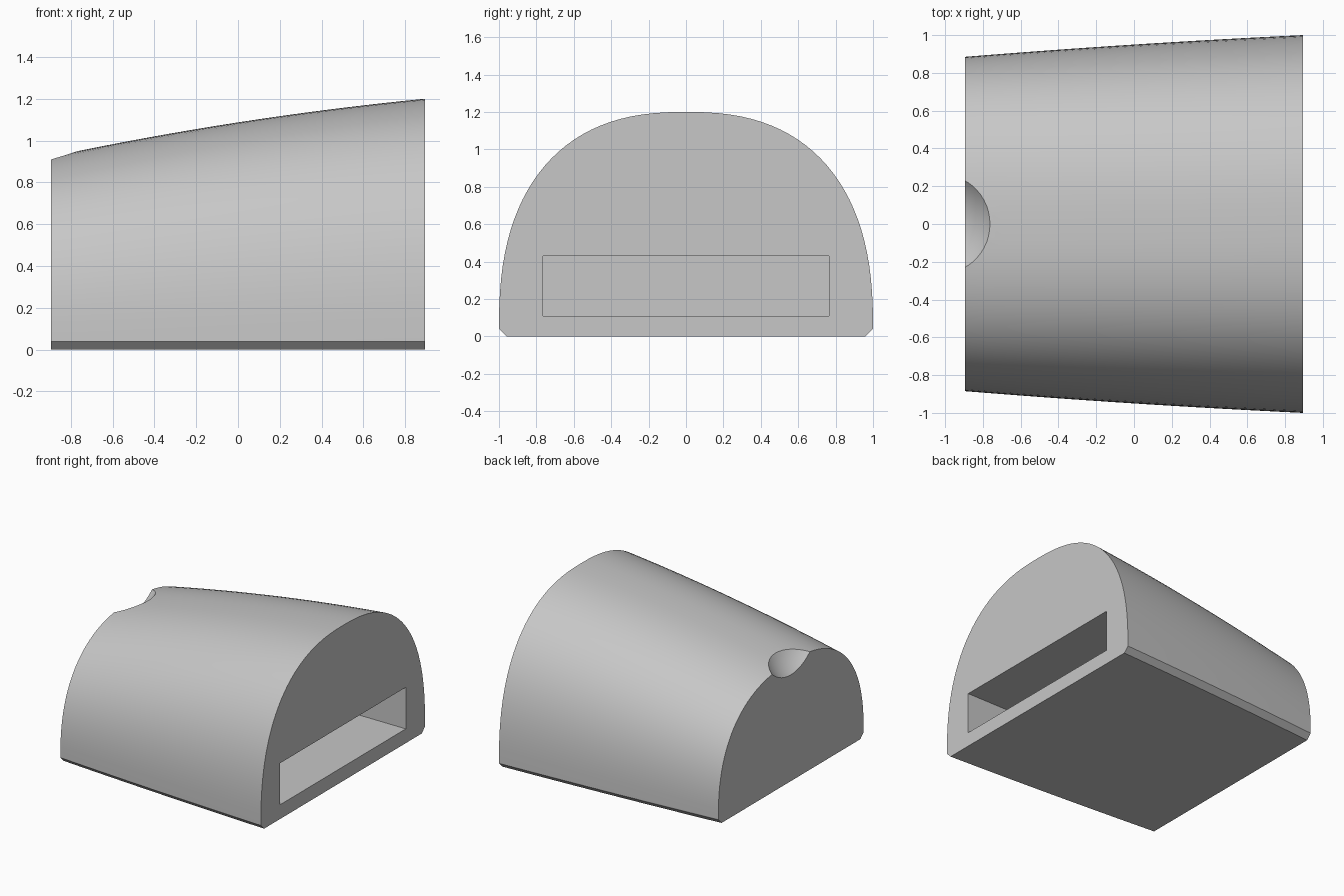
import bpy
import bmesh
import math

if "Cube" in bpy.data.objects:
    bpy.data.objects.remove(bpy.data.objects["Cube"])

HALF = 0.895      # half length along x
CH = 0.04         # bottom chamfer
N = 2.45          # roundness of the arched profile
STEPS = 56        # points around the arch
RINGS = 16        # sections along the length

grey = bpy.data.materials.new("plain grey")
grey.diffuse_color = (0.57, 0.57, 0.57, 1)
grey.use_nodes = True
grey.node_tree.nodes["Principled BSDF"].inputs["Base Color"].default_value = grey.diffuse_color


def make_object(name, bm):
    bmesh.ops.recalc_face_normals(bm, faces=bm.faces[:])
    mesh = bpy.data.meshes.new(name)
    bm.to_mesh(mesh)
    bm.free()
    mesh.materials.append(grey)
    obj = bpy.data.objects.new(name, mesh)
    bpy.context.collection.objects.link(obj)
    return obj


def section(t):
    """Arched cross-section with a chamfered flat base, t from 0 to 1."""
    w = 0.885 + 0.145 * t - 0.03 * t * t
    h = 0.923 + 0.379 * t - 0.102 * t * t
    x = -HALF + 2 * HALF * t
    pts = [(x, w - CH, 0)]
    for i in range(STEPS + 1):
        a = math.pi * i / STEPS
        c, s = math.cos(a), max(math.sin(a), 0)
        y = math.copysign(abs(c) ** (2 / N), c) * w
        pts.append((x, y, CH + (h - CH) * s ** (2 / N)))
    pts.append((x, -(w - CH), 0))
    return pts


# Tapered arched body, lofted along x
bm = bmesh.new()
rings = [[bm.verts.new(p) for p in section(k / RINGS)] for k in range(RINGS + 1)]
for a, b in zip(rings, rings[1:]):
    for i in range(len(a)):
        j = (i + 1) % len(a)
        bm.faces.new((a[i], a[j], b[j], b[i]))
bm.faces.new(rings[0])
bm.faces.new(rings[-1])
body = make_object("arched_body", bm)

# Cutter for the deep rectangular slot in the large end
bm = bmesh.new()
bmesh.ops.create_cube(bm, size=1)
x0, x1 = HALF - 1.5, HALF + 0.2
for v in bm.verts:
    v.co = (x1 if v.co.x > 0 else x0,
            math.copysign(0.765, v.co.y),
            0.43 if v.co.z > 0 else 0.11)
slot = make_object("slot_cutter", bm)

# Cutter for the scooped thumb notch on the top of the small end
bm = bmesh.new()
bmesh.ops.create_uvsphere(bm, u_segments=64, v_segments=40, radius=0.396)
bmesh.ops.translate(bm, verts=bm.verts[:], vec=(-1.099, 0, 1.159))
notch = make_object("notch_cutter", bm)

bpy.context.view_layer.objects.active = body
body.select_set(True)
for cutter in (slot, notch):
    cutter.hide_render = True
    mod = body.modifiers.new("cut", "BOOLEAN")
    mod.operation = "DIFFERENCE"
    mod.solver = "EXACT"
    mod.object = cutter
    bpy.ops.object.modifier_apply(modifier=mod.name)
    bpy.data.objects.remove(cutter)

# Smooth arch and scoop, crisp ends and chamfer
bpy.ops.object.shade_smooth_by_angle(angle=math.radians(25))
